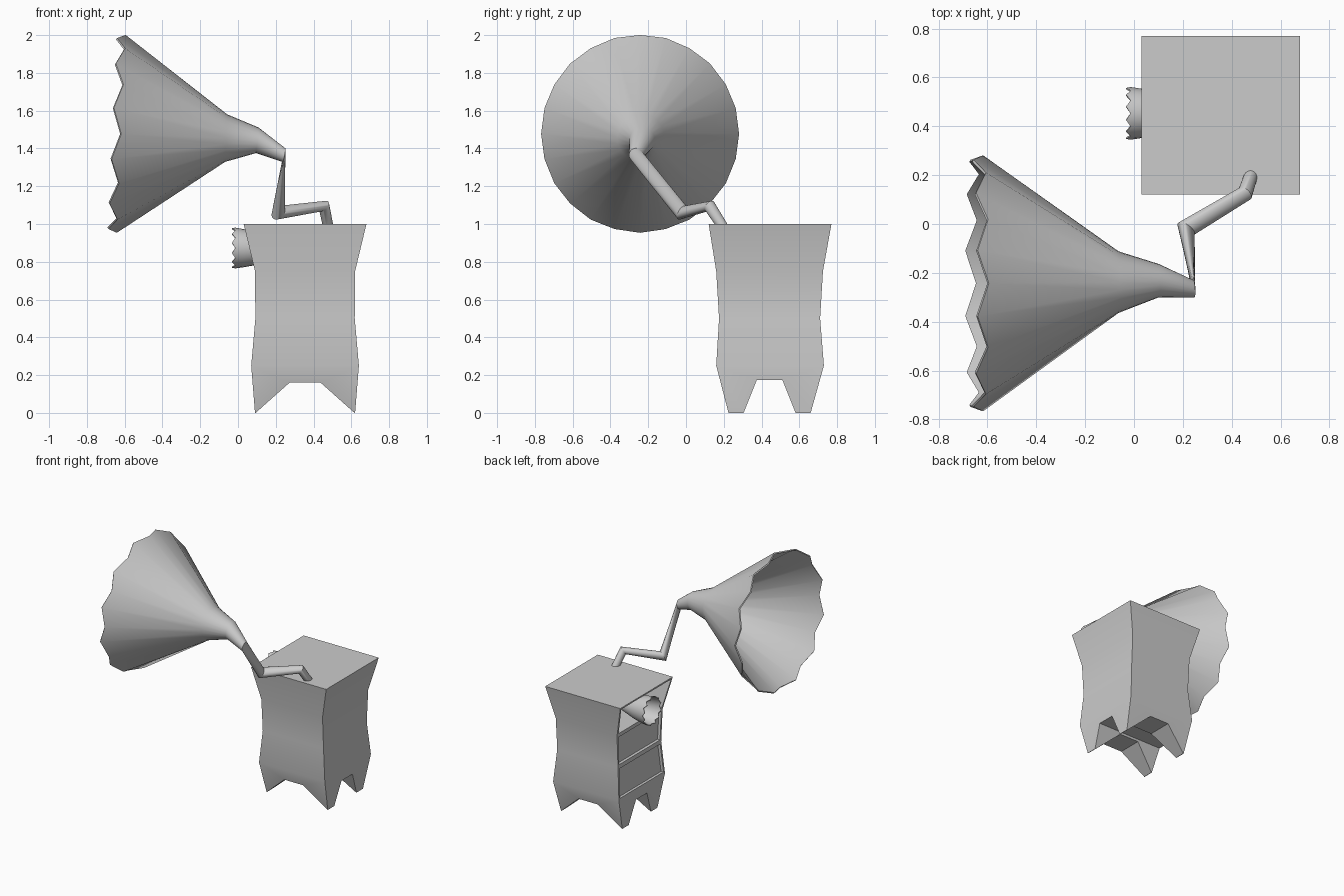
import bpy, bmesh
from math import cos, sin, pi
from mathutils import Vector

if "Cube" in bpy.data.objects:
    bpy.data.objects.remove(bpy.data.objects["Cube"])

SIDES = 24


def make_object(name, bm):
    bmesh.ops.recalc_face_normals(bm, faces=bm.faces)
    mesh = bpy.data.meshes.new(name)
    bm.to_mesh(mesh)
    bm.free()
    ob = bpy.data.objects.new(name, mesh)
    bpy.context.collection.objects.link(ob)
    return ob


def activate(ob):
    bpy.ops.object.select_all(action='DESELECT')
    ob.select_set(True)
    bpy.context.view_layer.objects.active = ob


def apply_modifier(ob, kind, **settings):
    mod = ob.modifiers.new(kind.title(), kind)
    for key, value in settings.items():
        setattr(mod, key, value)
    activate(ob)
    bpy.ops.object.modifier_apply(modifier=mod.name)


def smooth(ob, angle=35):
    activate(ob)
    bpy.ops.object.shade_smooth_by_angle(angle=angle * pi / 180)


def loft(name, rings, scallop=0.0, up=Vector((0, 0, 1))):
    """Skin a run of (centre, normal, radius) rings; every other point of the first is pulled out."""
    bm = bmesh.new()
    loops = []
    previous = None
    for i, (centre, normal, radius) in enumerate(rings):
        n = Vector(normal).normalized()
        if previous:
            up = previous.rotation_difference(n) @ up
        u = (up - n * up.dot(n)).normalized()
        v = n.cross(u)
        loop = []
        for k in range(SIDES):
            a = 2 * pi * k / SIDES
            p = Vector(centre) + radius * (cos(a) * u + sin(a) * v)
            if i == 0 and k % 2:
                p -= n * scallop
            loop.append(bm.verts.new(p))
        loops.append(loop)
        previous, up = n, u
    for a, b in zip(loops, loops[1:]):
        for k in range(SIDES):
            j = (k + 1) % SIDES
            bm.faces.new((a[k], a[j], b[j], b[k]))
    return make_object(name, bm)


def prism(name, profile, place):
    """Cutter made from a 2D profile swept between depth -1 and 2."""
    bm = bmesh.new()
    ends = [[bm.verts.new(place(p, d)) for p in profile] for d in (-1, 2)]
    bm.faces.new(ends[0])
    bm.faces.new(ends[1])
    for k in range(len(profile)):
        j = (k + 1) % len(profile)
        bm.faces.new((ends[0][k], ends[0][j], ends[1][j], ends[1][k]))
    ob = make_object(name, bm)
    ob.hide_render = True
    return ob


# Waisted cabinet: z, x range, y range per level
levels = [(0, .09, .62, .225, .66), (.25, .07, .64, .16, .73), (.5, .092, .618, .175, .71),
          (.75, .09, .62, .16, .725), (1, .03, .68, .12, .77)]
bm = bmesh.new()
rows = [[bm.verts.new(p) for p in ((x0, y0, z), (x1, y0, z), (x1, y1, z), (x0, y1, z))]
        for z, x0, x1, y0, y1 in levels]
panels = []
for i, (a, b) in enumerate(zip(rows, rows[1:])):
    for k in range(4):
        j = (k + 1) % 4
        face = bm.faces.new((a[k], a[j], b[j], b[k]))
        if k == 3 and i > 0:
            panels.append(face)
bm.faces.new(rows[0][::-1])
bm.faces.new(rows[-1])
bmesh.ops.recalc_face_normals(bm, faces=bm.faces)

# Two recessed drawer fronts and an open compartment on the left side
bmesh.ops.inset_individual(bm, faces=panels, thickness=.022)
bmesh.ops.inset_individual(bm, faces=panels, thickness=.003, depth=-.02)
for v in panels[-1].verts:
    v.co.x = .32
cabinet = make_object("cabinet", bm)

# Arches between the feet, in both directions
cutters = [
    prism("front_arch_cutter", [(.037, -.05), (.273, .16), (.437, .16), (.673, -.05)],
          lambda p, d: (p[0], d, p[1])),
    prism("side_arch_cutter", [(.285, -.05), (.375, .175), (.51, .175), (.6, -.05)],
          lambda p, d: (d, p[0], p[1]))]
for cutter in cutters:
    apply_modifier(cabinet, 'BOOLEAN', object=cutter, operation='DIFFERENCE', solver='EXACT')
    bpy.data.objects.remove(cutter)
smooth(cabinet, 25)

# Large horn, mouth to throat
throat = ((.243, -.265, 1.365), (.98, .1, -.2), .037)
horn = loft("large_horn", [
    ((-.618, -.243, 1.477), (1, 0, -.045), .524),
    ((-.063, -.238, 1.455), (1, 0, -.04), .126),
    ((.102, -.232, 1.443), (1, 0, -.1), .068),
    throat], scallop=.045)
apply_modifier(horn, 'SOLIDIFY', thickness=.01, offset=-1)
smooth(horn)

# Bent tone arm from throat down to the cabinet top
arm = loft("tone_arm", [
    throat,
    ((.213, -.02, 1.06), (.78, 1.13, -.68), .041),
    ((.455, .125, 1.095), (.7, .75, -.65), .033),
    ((.478, .195, .985), (.2, .45, -.8), .028)])
smooth(arm)

# Small horn in the open compartment
small = loft("small_horn", [
    ((-.014, .453, .873), (1, 0, 0), .108),
    ((.03, .453, .872), (1, 0, 0), .101),
    ((.09, .453, .87), (1, 0, 0), .088),
    ((.29, .453, .87), (1, 0, 0), .03)], scallop=.018)
apply_modifier(small, 'SOLIDIFY', thickness=.006, offset=-1)
smooth(small)
